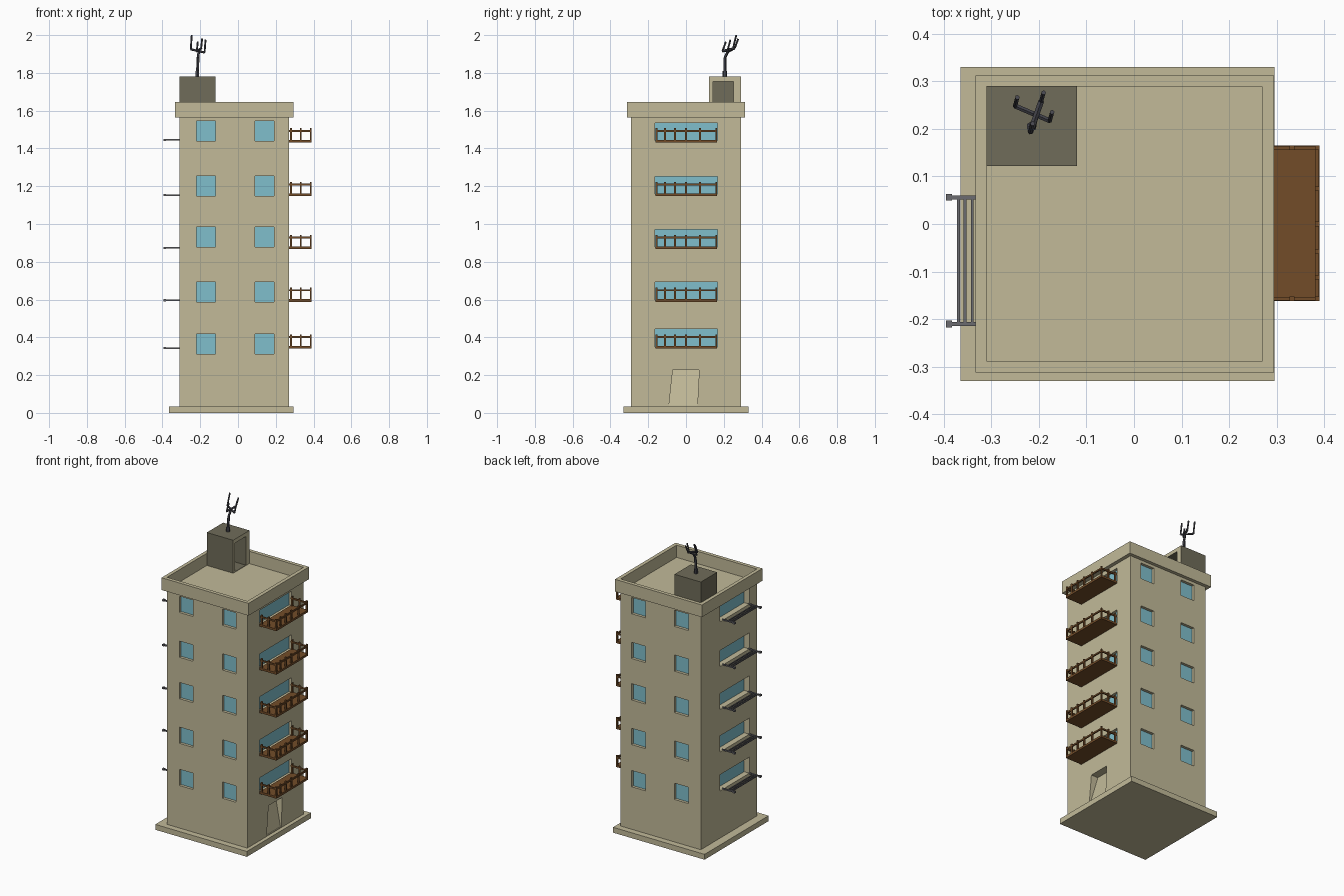
import bpy, bmesh
from mathutils import Vector, Matrix

cube = bpy.data.objects.get("Cube")
if cube:
    bpy.data.objects.remove(cube, do_unlink=True)


def material(name, srgb):
    col = [((c + 0.055) / 1.055) ** 2.4 for c in srgb] + [1]
    m = bpy.data.materials.new(name)
    m.use_nodes = True
    m.diffuse_color = col
    bsdf = m.node_tree.nodes["Principled BSDF"]
    bsdf.inputs["Base Color"].default_value = col
    bsdf.inputs["Roughness"].default_value = 0.9
    return m


TAN = material("tan_plaster", (0.76, 0.73, 0.6))
DARK = material("dark_olive", (0.44, 0.425, 0.35))
BLUE = material("window_blue", (0.5, 0.75, 0.8))
BROWN = material("balcony_brown", (0.45, 0.3, 0.16))
GREY = material("rack_grey", (0.42, 0.42, 0.44))
STEEL = material("antenna_grey", (0.28, 0.28, 0.31))


def box(bm, x, y, z):
    """Axis-aligned box from three (low, high) ranges."""
    size = [b - a for a, b in (x, y, z)]
    mid = [(a + b) / 2 for a, b in (x, y, z)]
    mat = Matrix.Translation(mid) @ Matrix.Diagonal((*size, 1))
    return bmesh.ops.create_cube(bm, size=1, matrix=mat)["verts"]


def rod(bm, a, b, r):
    """Six-sided rod between two points."""
    a, b = Vector(a), Vector(b)
    d = b - a
    mat = Matrix.Translation((a + b) / 2) @ d.to_track_quat("Z", "Y").to_matrix().to_4x4()
    bmesh.ops.create_cone(bm, cap_ends=True, segments=6, radius1=r, radius2=r,
                          depth=d.length, matrix=mat)


def finish(name, bm, *mats):
    me = bpy.data.meshes.new(name)
    bm.to_mesh(me)
    bm.free()
    for m in mats:
        me.materials.append(m)
    ob = bpy.data.objects.new(name, me)
    bpy.context.scene.collection.objects.link(ob)
    return ob


def carve(ob, cutter):
    """Subtract the cutter for good, then remove it."""
    mod = ob.modifiers.new("openings", "BOOLEAN")
    mod.operation, mod.solver, mod.object = "DIFFERENCE", "EXACT", cutter
    bpy.context.view_layer.update()
    dg = bpy.context.evaluated_depsgraph_get()
    me = bpy.data.meshes.new_from_object(ob.evaluated_get(dg))
    ob.modifiers.clear()
    ob.data = me
    bpy.data.objects.remove(cutter, do_unlink=True)


X0, X1, Y = -0.31, 0.27, 0.29      # tower walls
ROOF, TOP = 1.565, 1.645
FLOORS = (0.34, 0.588, 0.868, 1.148, 1.432)
WINDOWS = (0.312, 0.587, 0.878, 1.148, 1.44)
RACKS = (0.343, 0.597, 0.873, 1.153, 1.445)

# Base slab
bm = bmesh.new()
box(bm, (-0.365, 0.295), (-0.33, 0.33), (0, 0.035))
finish("base_slab", bm, TAN)

# Tower with recessed windows and doorway
bm = bmesh.new()
box(bm, (X0, X1), (-Y, Y), (0.035, ROOF))
tower = finish("tower", bm, TAN)

cut, glass = bmesh.new(), bmesh.new()
for z in WINDOWS:
    for xr in ((-0.22, -0.12), (0.09, 0.19)):
        for s in (-1, 1):
            ys = sorted((s * (Y - 0.02), s * (Y + 0.02)))
            box(cut, xr, ys, (z, z + 0.106))
            yg = sorted((s * (Y - 0.024), s * (Y - 0.018)))
            box(glass, xr, yg, (z, z + 0.106))
for z in FLOORS:
    zr, yr = (z + 0.01, z + 0.104), (-0.165, 0.167)
    box(cut, (X1 - 0.02, X1 + 0.02), yr, zr)
    box(glass, (X1 - 0.024, X1 - 0.018), yr, zr)
for z in RACKS:
    zr, yr = (z, z + 0.105), (-0.21, 0.09)
    box(cut, (X0 - 0.02, X0 + 0.04), yr, zr)
    box(glass, (X0 + 0.038, X0 + 0.044), yr, zr)

# Doorway with a leaning door face
for v in box(cut, (0.2, 0.3), (-0.09, 0.06), (0.04, 0.228)):
    upper = v.co.z > 0.1
    if v.co.x < 0.25:
        v.co.x = 0.22 if upper else 0.264
    if upper:
        v.co.y += 0.02 if v.co.y < 0 else 0.01
carve(tower, finish("openings_cutter", cut))
finish("window_glass", glass, BLUE)

# Roof parapet ring
bm = bmesh.new()
box(bm, (-0.333, 0.294), (-0.312, 0.312), (ROOF, TOP))
parapet = finish("parapet", bm, TAN)
bm = bmesh.new()
box(bm, (X0, X1), (-0.288, 0.288), (ROOF - 0.1, TOP + 0.1))
carve(parapet, finish("parapet_cutter", bm))

# Stair house on the roof, light only on its door side
bm = bmesh.new()
box(bm, (-0.31, -0.12), (0.122, 0.29), (ROOF, 1.78))
house = finish("stair_house", bm, DARK, TAN)
bm = bmesh.new()
box(bm, (-0.295, -0.1), (0.142, 0.252), (ROOF + 0.003, 1.755))
carve(house, finish("stair_house_cutter", bm))
for p in house.data.polygons:
    p.material_index = int(p.normal.x > 0.9 and p.center.x > -0.13)

# Balconies: slab, posts and rails
for i, z in enumerate(FLOORS):
    bm = bmesh.new()
    box(bm, (X1, 0.39), (-0.162, 0.165), (z, z + 0.014))
    posts = [(0.385, y) for y in (-0.157, -0.112, -0.058, 0, 0.074, 0.16)]
    posts += [(x, y) for x in (0.28, 0.332) for y in (-0.157, 0.16)]
    for x, y in posts:
        box(bm, (x - 0.005, x + 0.005), (y - 0.005, y + 0.005), (z, z + 0.075))
    rail = (z + 0.056, z + 0.066)
    box(bm, (0.381, 0.389), (-0.16, 0.163), rail)
    for y in (-0.157, 0.16):
        box(bm, (X1, 0.388), (y - 0.004, y + 0.004), rail)
    finish(f"balcony_{i + 1}", bm, BROWN)

# Drying racks: two arms with end knobs and three bars
for i, z in enumerate(RACKS):
    bm = bmesh.new()
    for y in (-0.21, 0.056):
        box(bm, (-0.39, X0 + 0.01), (y - 0.004, y + 0.004), (z - 0.004, z + 0.004))
        box(bm, (-0.395, -0.382), (y - 0.007, y + 0.007), (z - 0.006, z + 0.006))
    for x in (-0.369, -0.355, -0.34):
        box(bm, (x - 0.003, x + 0.003), (-0.21, 0.056), (z - 0.003, z + 0.003))
    finish(f"drying_rack_{i + 1}", bm, GREY)

# Roof antenna: mast, boom, crossbar and prongs
bm = bmesh.new()
foot, bend, hub = (-0.215, 0.205, 1.775), (-0.212, 0.206, 1.88), (-0.206, 0.228, 1.925)
left, right = (-0.25, 0.248, 1.925), (-0.177, 0.217, 1.908)
near, far = (-0.218, 0.193, 1.915), (-0.195, 0.258, 1.93)
rod(bm, foot, bend, 0.008)
rod(bm, foot, (-0.215, 0.205, 1.81), 0.011)
rod(bm, bend, hub, 0.007)
rod(bm, left, right, 0.006)
rod(bm, near, far, 0.007)
for p, h in ((left, 0.075), (right, 0.067), (near, 0.05), (far, 0.05)):
    rod(bm, p, Vector(p) + Vector((0.005, 0.018, h)), 0.005)
finish("antenna", bm, STEEL)
